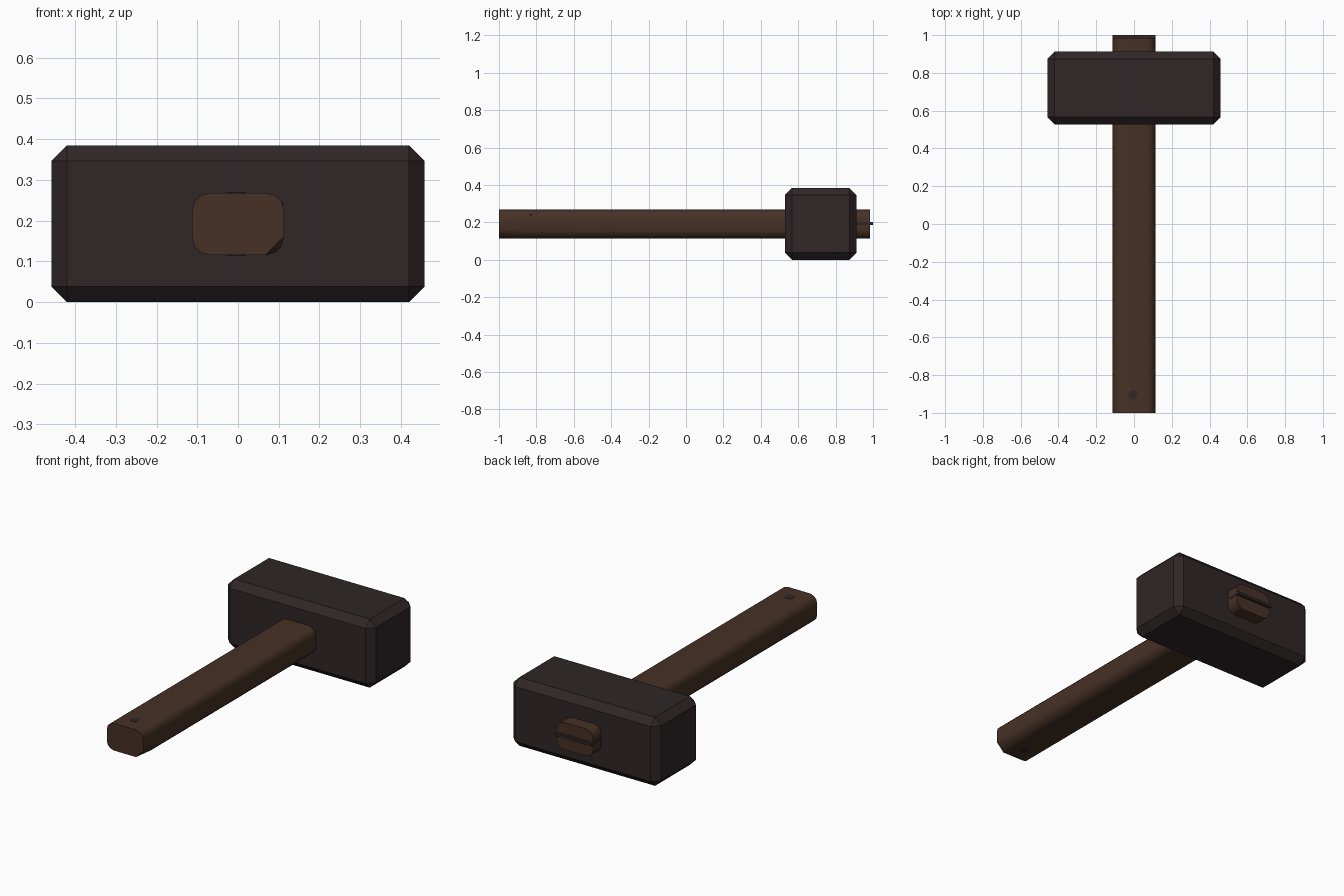
import bpy, bmesh, math
from mathutils import Vector

if "Cube" in bpy.data.objects:
    bpy.data.objects.remove(bpy.data.objects["Cube"])


def material(name, rgb):
    m = bpy.data.materials.new(name)
    m.diffuse_color = (*rgb, 1)
    m.use_nodes = True
    m.node_tree.nodes["Principled BSDF"].inputs["Base Color"].default_value = m.diffuse_color
    return m


IRON = material("dark_iron", (0.029, 0.019, 0.020))
WOOD = material("brown_wood", (0.063, 0.031, 0.019))


def finish(bm, name, mat):
    bmesh.ops.recalc_face_normals(bm, faces=bm.faces[:])
    me = bpy.data.meshes.new(name)
    bm.to_mesh(me)
    bm.free()
    me.materials.append(mat)
    ob = bpy.data.objects.new(name, me)
    bpy.context.collection.objects.link(ob)
    return ob


def box(name, lo, hi, mat, chamfer=0):
    lo, hi = Vector(lo), Vector(hi)
    bm = bmesh.new()
    bmesh.ops.create_cube(bm, size=1)
    for v in bm.verts:
        v.co = (lo + hi) / 2 + v.co * (hi - lo)
    if chamfer:
        bmesh.ops.bevel(bm, geom=bm.edges[:], offset=chamfer, segments=1,
                        profile=0.5, affect='EDGES')
    return finish(bm, name, mat)


# Chamfered block head
box("head", (-0.458, 0.528, 0), (0.458, 0.912, 0.384), IRON, 0.038)

# Handle: rounded rectangle lofted along y, with one worn corner at the butt
HX, HZ, ZC, R, SEG = 0.113, 0.0765, 0.1915, 0.045, 3


def section(bm, y, worn=False):
    ring = []
    for corner, (sx, sz) in enumerate(((1, 1), (-1, 1), (-1, -1), (1, -1))):
        for i in range(SEG + 1):
            a = math.radians(90 * corner + 90 * i / SEG)
            x = sx * (HX - R) + R * math.cos(a)
            z = ZC + sz * (HZ - R) + R * math.sin(a)
            if worn and corner == 3 and 0 < i < SEG:
                x, z = x - 0.009, z + 0.009
            ring.append(bm.verts.new((x, y, z)))
    return ring


bm = bmesh.new()
rings = [section(bm, -1, True), section(bm, -0.9), section(bm, 0.985)]
n = len(rings[0])
for a, b in zip(rings, rings[1:]):
    for i in range(n):
        j = (i + 1) % n
        bm.faces.new((a[i], a[j], b[j], b[i]))
bm.faces.new(rings[0])
bm.faces.new(rings[-1])
handle = finish(bm, "handle", WOOD)
bpy.context.view_layer.objects.active = handle
handle.select_set(True)
bpy.ops.object.shade_smooth_by_angle(angle=math.radians(40))

# Wedge driven into the handle's top end
box("wedge", (-0.114, 0.88, 0.187), (0.114, 1.0, 0.203), IRON)


# Lanyard hole through the butt, and a small nick on the right corner
def plug(name, centre, direction, radius, depth):
    bm = bmesh.new()
    bmesh.ops.create_cone(bm, cap_ends=True, segments=12, radius1=radius,
                          radius2=radius, depth=depth)
    rot = Vector((0, 0, 1)).rotation_difference(Vector(direction)).to_matrix()
    bmesh.ops.rotate(bm, verts=bm.verts[:], matrix=rot)
    bmesh.ops.translate(bm, verts=bm.verts[:], vec=centre)
    return finish(bm, name, IRON)


plug("lanyard_hole", (-0.005, -0.905, ZC), (0, 0, 1), 0.025, 2 * HZ + 0.002)
plug("nick", (0.0995, -0.83, 0.2485), (1, 0, 1), 0.014, 0.006)
